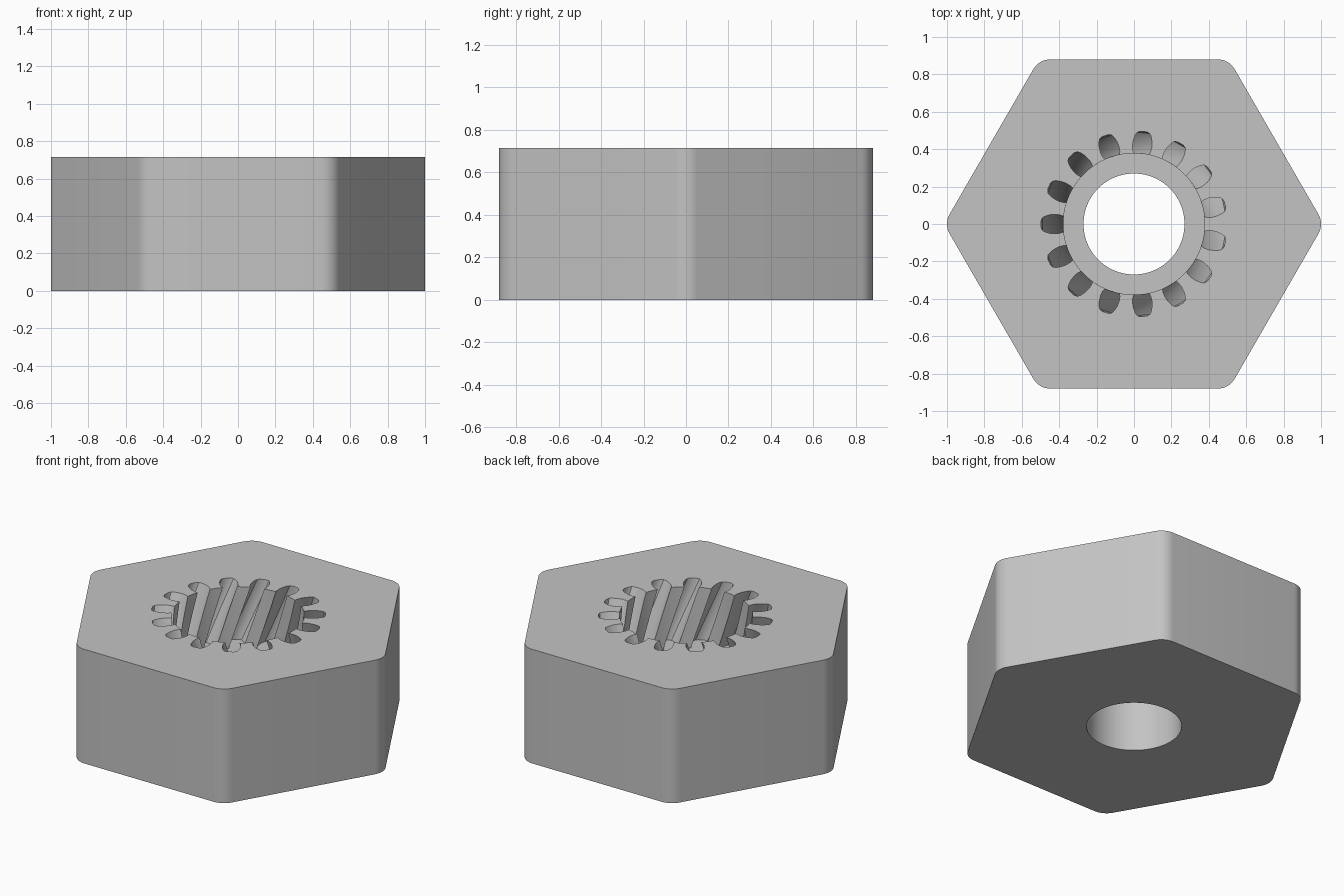
import bpy, bmesh
from math import sin, cos, pi, radians

if "Cube" in bpy.data.objects:
    bpy.data.objects.remove(bpy.data.objects["Cube"])

HEIGHT, FLOOR = 0.715, 0.33         # block top and cavity floor
APOTHEM, FILLET = 0.88, 0.105       # hexagon size and corner rounding
HOLE, TIP, SLOTS = 0.27, 0.378, 15  # bore radius, tooth tip radius, slot count
TWIST, STEPS = 0.85, 12             # helix radians per unit height, layers

# Half of one slot: (radius, half width), from tooth tip to slot root
SLOT = [(TIP, 0.041), (0.395, 0.048), (0.42, 0.052), (0.45, 0.050),
        (0.475, 0.043), (0.49, 0.035), (0.497, 0.018)]


def polar(r, a):
    return r * cos(a), r * sin(a)


def hexagon():
    pts = []
    centre = (APOTHEM - FILLET) / cos(pi / 6)
    for k in range(6):
        cx, cy = polar(centre, k * pi / 3)
        for j in range(9):
            dx, dy = polar(FILLET, k * pi / 3 + (j / 8 - 0.5) * pi / 3)
            pts.append((cx + dx, cy + dy))
    return pts


def circle(r, n=96):
    return [polar(r, 2 * pi * i / n) for i in range(n)]


def gear(turn):
    pts = []
    pitch = 2 * pi / SLOTS
    half = SLOT[0][1] / TIP
    for k in range(SLOTS):
        mid = pi + k * pitch + turn
        pts += [polar(r, mid - w / r) for r, w in SLOT]
        pts += [polar(r, mid + w / r) for r, w in reversed(SLOT)]
        # Curved land between neighbouring slots
        pts += [polar(TIP, mid + half + (pitch - 2 * half) * j / 3) for j in (1, 2)]
    return pts


bm = bmesh.new()


def loop(points, z):
    verts = [bm.verts.new((x, y, z)) for x, y in points]
    return verts, [bm.edges.new((verts[i - 1], verts[i])) for i in range(len(verts))]


def wall(a, b):
    for i in range(len(a[0])):
        bm.faces.new((a[0][i - 1], a[0][i], b[0][i], b[0][i - 1]))


def cap(outer, inner):
    bmesh.ops.triangle_fill(bm, use_beauty=True, edges=outer[1] + inner[1])


# Outer hexagonal wall and through bore
hex_low, hex_top = loop(hexagon(), 0), loop(hexagon(), HEIGHT)
bore_low, bore_top = loop(circle(HOLE), 0), loop(circle(HOLE), FLOOR)
wall(hex_low, hex_top)
wall(bore_low, bore_top)

# Helical toothed cavity, turning as it goes down
layers = []
for s in range(STEPS + 1):
    z = FLOOR + (HEIGHT - FLOOR) * s / STEPS
    layers.append(loop(gear((HEIGHT - z) * TWIST), z))
for low, high in zip(layers, layers[1:]):
    wall(low, high)

# Bottom face, cavity floor and top face
cap(hex_low, bore_low)
cap(layers[0], bore_top)
cap(hex_top, layers[-1])
bmesh.ops.recalc_face_normals(bm, faces=bm.faces[:])

mesh = bpy.data.meshes.new("splined_hex_block")
bm.to_mesh(mesh)
bm.free()
block = bpy.data.objects.new("splined_hex_block", mesh)
bpy.context.collection.objects.link(block)

# Plain grey finish
grey = bpy.data.materials.new("plain_grey")
grey.use_nodes = True
colour = (0.55, 0.55, 0.55, 1)
grey.diffuse_color = colour
grey.node_tree.nodes["Principled BSDF"].inputs["Base Color"].default_value = colour
mesh.materials.append(grey)

bpy.context.view_layer.objects.active = block
block.select_set(True)
bpy.ops.object.shade_smooth_by_angle(angle=radians(30))
